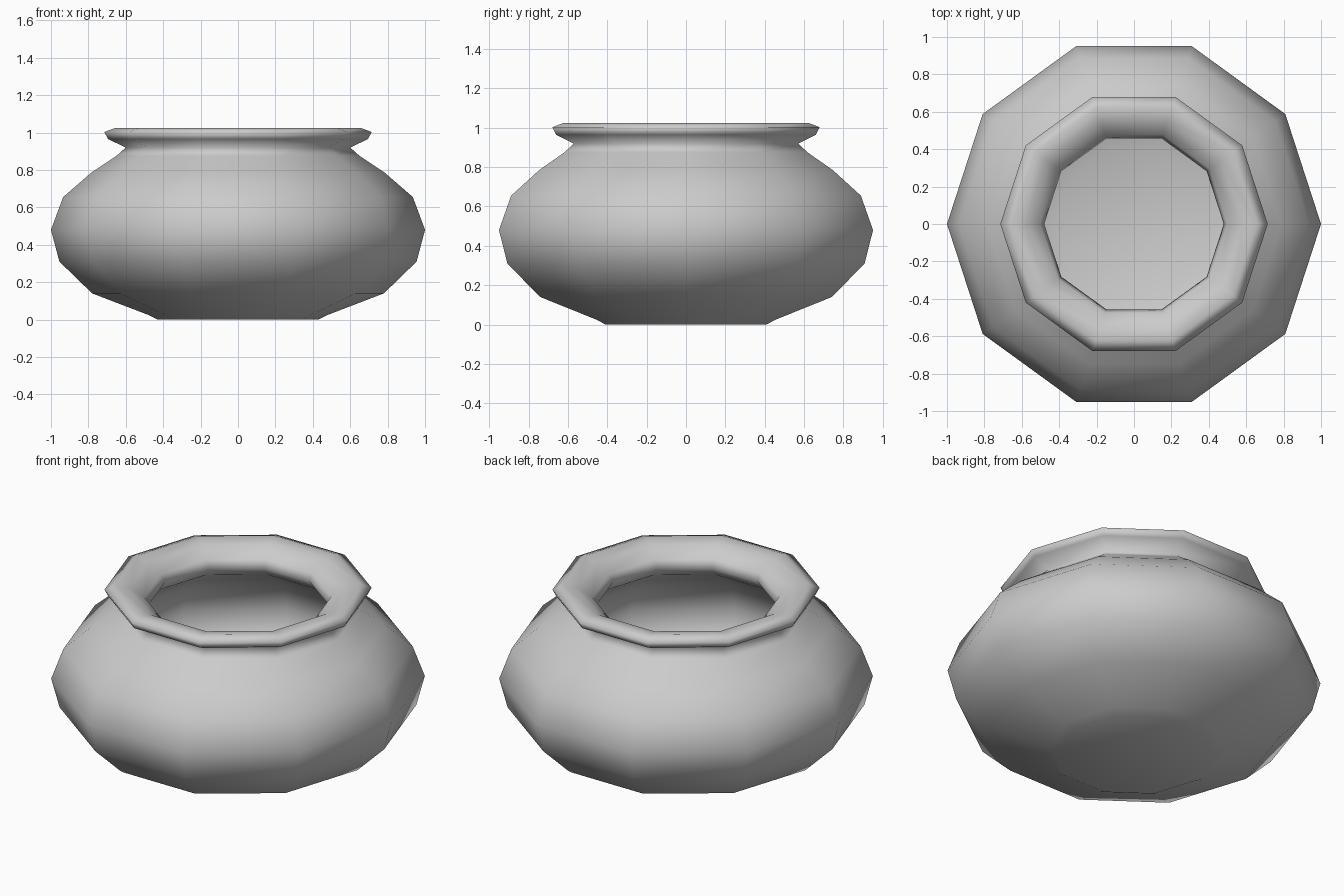
import bpy, bmesh, math

if "Cube" in bpy.data.objects:
    bpy.data.objects.remove(bpy.data.objects["Cube"])

SIDES = 10

# (radius, height) from base centre, up the outside, over the lip, down the inside
PROFILE = [
    (0, 0), (0.43, 0.0), (0.48, 0.025), (0.78, 0.14), (0.955, 0.31), (1.0, 0.48),
    (0.935, 0.655), (0.785, 0.785), (0.65, 0.875), (0.60, 0.92),
    (0.695, 0.965), (0.715, 1.003), (0.655, 1.025),          # flared lip
    (0.58, 1.01), (0.50, 0.955), (0.48, 0.91),               # mouth
    (0.53, 0.85), (0.70, 0.745), (0.84, 0.635), (0.90, 0.48),
    (0.86, 0.34), (0.70, 0.20), (0.43, 0.10), (0, 0.09),     # inner bowl
]

# Lathe the profile into a ten-sided pot
bm = bmesh.new()
verts = [bm.verts.new((r, 0, z)) for r, z in PROFILE]
edges = [bm.edges.new(pair) for pair in zip(verts, verts[1:])]
bmesh.ops.spin(bm, geom=verts + edges, cent=(0, 0, 0), axis=(0, 0, 1),
               angle=math.tau, steps=SIDES, use_merge=False)
bmesh.ops.remove_doubles(bm, verts=bm.verts, dist=1e-4)
bmesh.ops.recalc_face_normals(bm, faces=bm.faces)
for f in bm.faces:
    f.smooth = True

mesh = bpy.data.meshes.new("pot")
bm.to_mesh(mesh)
bm.free()
pot = bpy.data.objects.new("pot", mesh)
bpy.context.collection.objects.link(pot)
